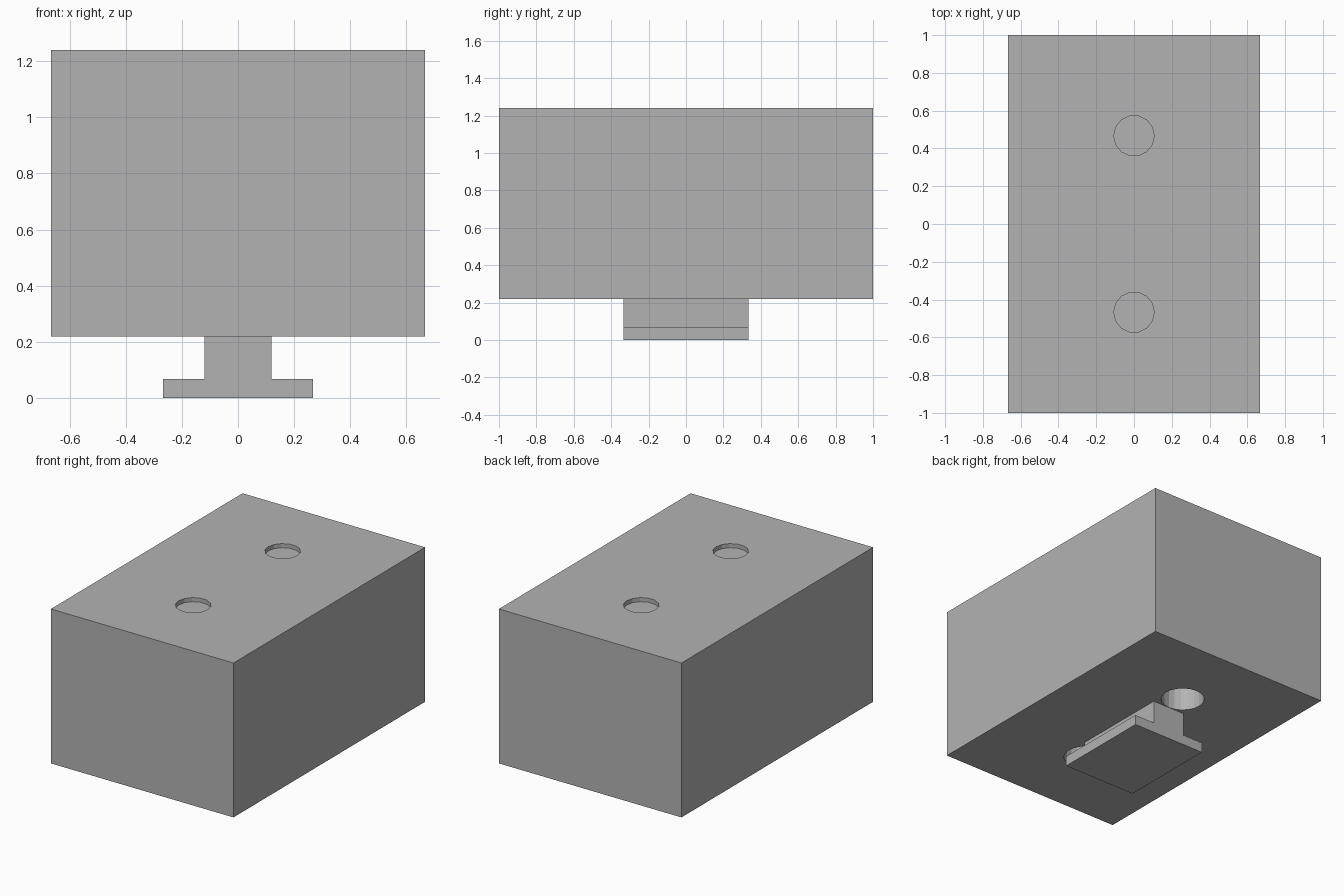
import bpy

cube = bpy.data.objects.get("Cube")
if cube:
    bpy.data.objects.remove(cube, do_unlink=True)

grey = bpy.data.materials.new("plain_grey")
grey.use_nodes = True
colour = (0.45, 0.45, 0.45, 1)
grey.diffuse_color = colour
grey.node_tree.nodes["Principled BSDF"].inputs["Base Color"].default_value = colour

BOTTOM, TOP = 0.22, 1.24      # block heights
HOLE_Y = 0.467


def finish(obj, name):
    obj.name = name
    obj.data.materials.append(grey)
    return obj


def extrude_profile(name, points, half_depth):
    """Prism along y from an x-z outline."""
    n = len(points)
    verts = [(x, y, z) for y in (-half_depth, half_depth) for x, z in points]
    faces = [list(range(n)), list(range(2 * n - 1, n - 1, -1))]
    faces += [(i, i + n, (i + 1) % n + n, (i + 1) % n) for i in range(n)]
    mesh = bpy.data.meshes.new(name)
    mesh.from_pydata(verts, [], faces)
    obj = bpy.data.objects.new(name, mesh)
    bpy.context.collection.objects.link(obj)
    return finish(obj, name)


def drill(target, name, y, radius, z0, z1, sides):
    """Cut a vertical round hole between two heights."""
    bpy.ops.mesh.primitive_cylinder_add(vertices=sides, radius=radius, depth=z1 - z0,
                                        location=(0, y, (z0 + z1) / 2),
                                        rotation=(0, 0, 1.5708))
    cutter = finish(bpy.context.object, name)
    cutter.hide_render = True
    cutter.hide_set(True)
    cutter.display_type = 'WIRE'
    mod = target.modifiers.new(name, 'BOOLEAN')
    mod.object = cutter
    mod.operation = 'DIFFERENCE'
    mod.solver = 'EXACT'
    bpy.context.view_layer.objects.active = target
    bpy.ops.object.modifier_apply(modifier=name)
    bpy.data.objects.remove(cutter, do_unlink=True)


# Main block
half_x = 0.667
block = extrude_profile("block", [(-half_x, BOTTOM), (half_x, BOTTOM),
                                  (half_x, TOP), (-half_x, TOP)], 1.0)

# Shallow recesses above, deep wider sockets below
for side, y in (("front", -HOLE_Y), ("back", HOLE_Y)):
    drill(block, side + "_top_recess", y, 0.107, TOP - 0.027, TOP + 0.1, 14)
    drill(block, side + "_bottom_socket", y, 0.133, BOTTOM - 0.1, TOP - 0.05, 20)

# T-shaped rail foot: wide flange and narrow neck
half_foot = [(0.267, 0), (0.267, 0.067), (0.12, 0.067), (0.12, BOTTOM)]
outline = half_foot + [(-x, z) for x, z in reversed(half_foot)]
extrude_profile("rail_foot", outline, 0.333)
